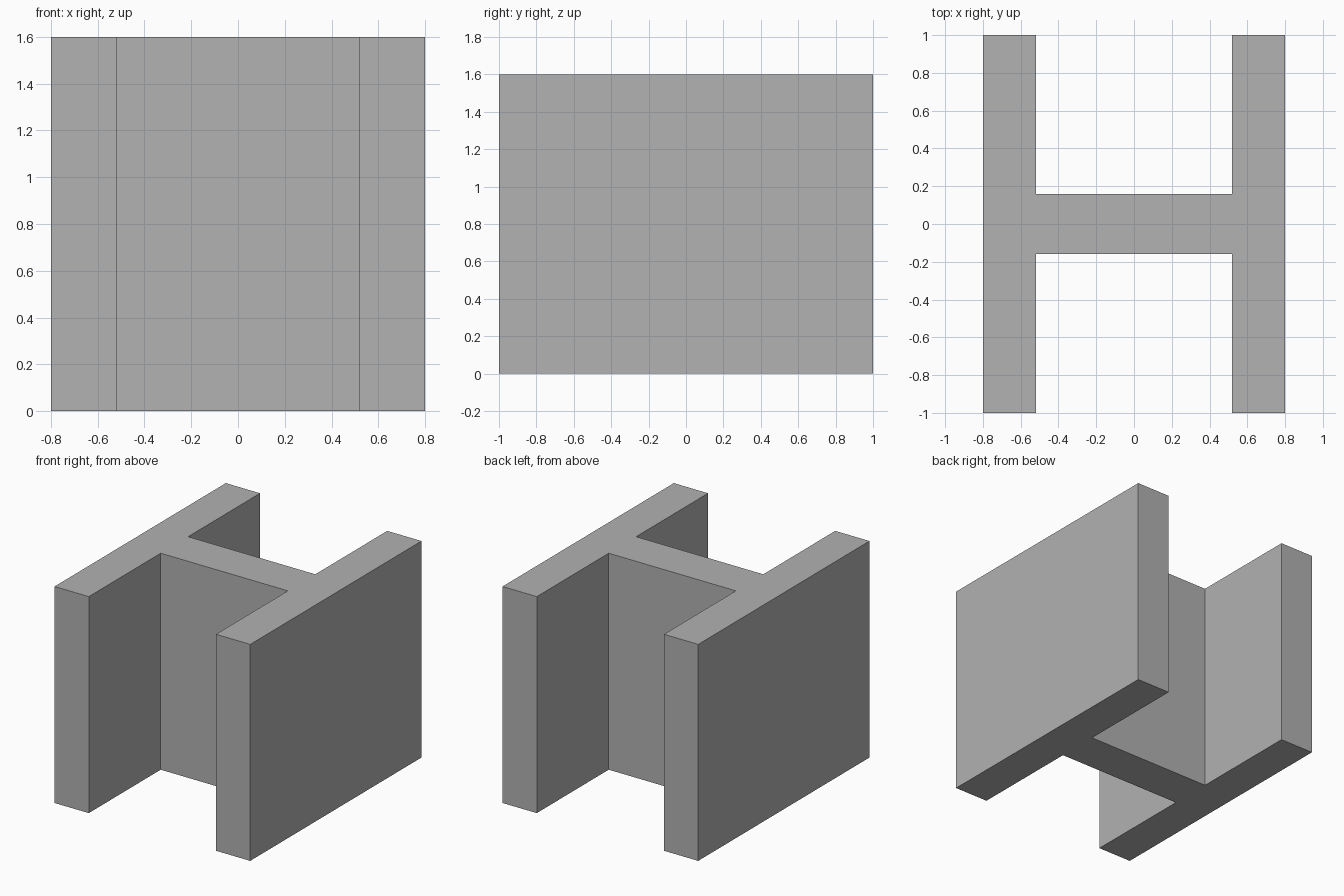
import bpy
import bmesh

cube = bpy.data.objects.get("Cube")
if cube:
    bpy.data.objects.remove(cube, do_unlink=True)

HALF_WIDTH, HALF_DEPTH, HEIGHT = 0.8, 1.0, 1.6
INNER_X, WEB_Y = 0.52, 0.16

# Plain grey finish
grey = bpy.data.materials.new("plain_grey")
colour = (0.445, 0.445, 0.445, 1)
grey.use_nodes = True
grey.diffuse_color = colour
grey.node_tree.nodes["Principled BSDF"].inputs["Base Color"].default_value = colour

# H-shaped outline: one quarter, reflected around the centre
quarter = [(HALF_WIDTH, HALF_DEPTH), (INNER_X, HALF_DEPTH), (INNER_X, WEB_Y)]
back = quarter + [(-x, y) for x, y in reversed(quarter)]
outline = back + [(-x, -y) for x, y in back]

# Extrude the outline into one solid beam
bm = bmesh.new()
base = bm.faces.new([bm.verts.new((x, y, 0)) for x, y in outline])
top = bmesh.ops.extrude_face_region(bm, geom=[base], use_keep_orig=True)["geom"]
bmesh.ops.translate(bm, vec=(0, 0, HEIGHT),
                    verts=[v for v in top if isinstance(v, bmesh.types.BMVert)])
bmesh.ops.recalc_face_normals(bm, faces=bm.faces)

mesh = bpy.data.meshes.new("h_beam")
bm.to_mesh(mesh)
bm.free()
mesh.materials.append(grey)
beam = bpy.data.objects.new("h_beam", mesh)
bpy.context.collection.objects.link(beam)
